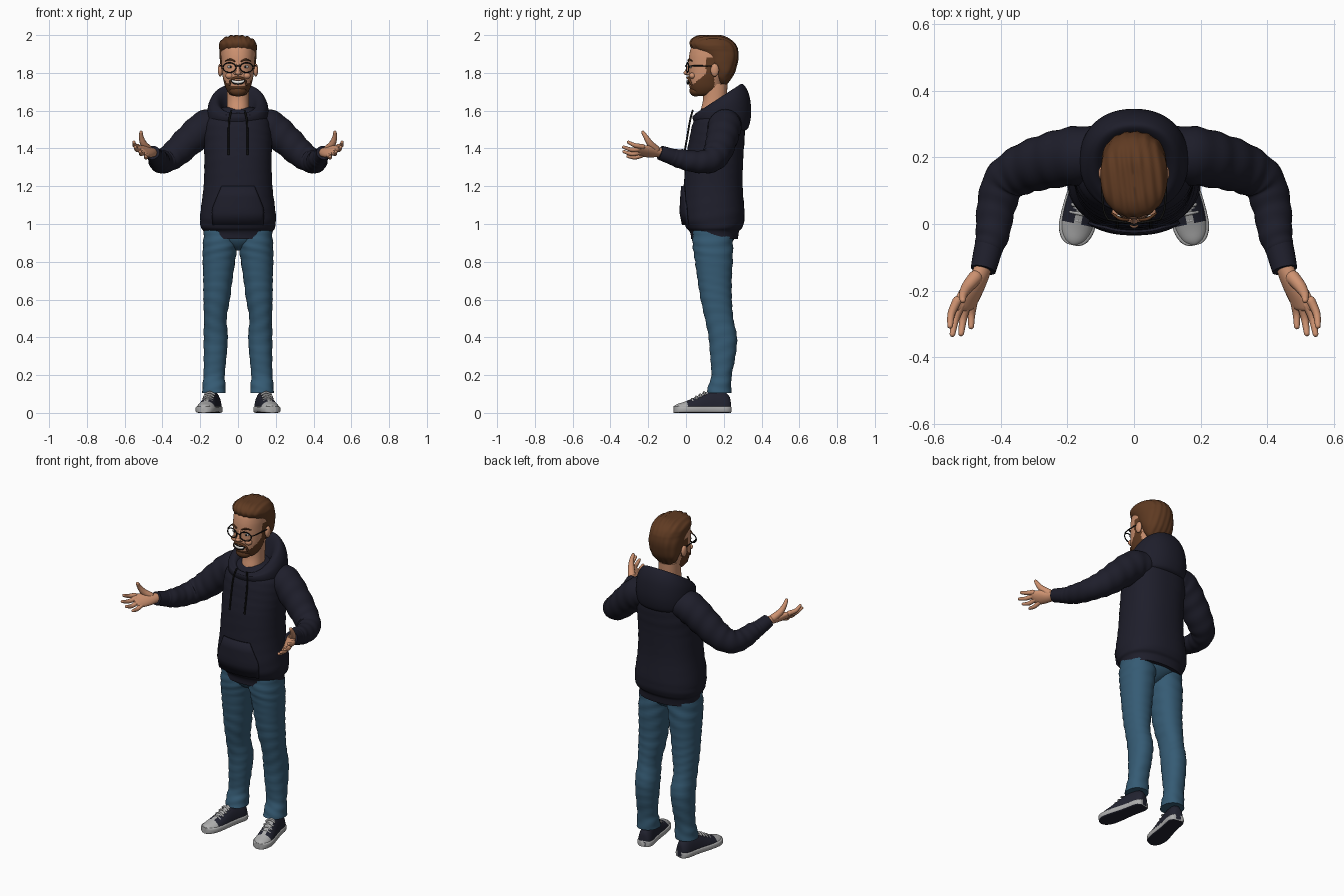
import bpy, bmesh, math
from mathutils import Vector as V

if "Cube" in bpy.data.objects:
    bpy.data.objects.remove(bpy.data.objects["Cube"])


def material(name, r, g, b):
    m = bpy.data.materials.new(name)
    m.diffuse_color = (r, g, b, 1)
    m.use_nodes = True
    m.node_tree.nodes["Principled BSDF"].inputs["Base Color"].default_value = m.diffuse_color
    return m


NAVY = material("hoodie navy", .013, .013, .024)
DENIM = material("denim blue", .036, .105, .175)
SKIN = material("skin", .62, .29, .165)
BROWN = material("hair brown", .115, .043, .016)
GREY = material("rubber grey", .42, .42, .42)
DARK = material("shoe dark", .016, .017, .03)
BLACK = material("frame black", .008, .008, .008)
WHITE = material("teeth white", .8, .78, .74)


def spline(pts, steps):
    """Smooth interpolation through tuples of any length."""
    out = []
    for i in range(len(pts) - 1):
        p0, p1, p2, p3 = pts[max(i - 1, 0)], pts[i], pts[i + 1], pts[min(i + 2, len(pts) - 1)]
        for k in range(steps):
            t = k / steps
            out.append(tuple(.5 * (2 * b + (c - a) * t + (2 * a - 5 * b + 4 * c - d) * t * t
                                   + (3 * b - a - 3 * c + d) * t ** 3)
                             for a, b, c, d in zip(p0, p1, p2, p3)))
    return out + [tuple(pts[-1])]


def skin_rings(name, rings, mats, rule=None, mirror=False, closed=False, caps=True):
    """Bridge equal rings of points into one surface."""
    bm = bmesh.new()
    loops = [[bm.verts.new(p) for p in r] for r in rings]
    n = len(loops[0])
    pairs = list(zip(loops, loops[1:])) + ([(loops[-1], loops[0])] if closed else [])
    for a, b in pairs:
        for i in range(n):
            bm.faces.new((a[i], a[(i + 1) % n], b[(i + 1) % n], b[i]))
    if caps and not closed:
        bm.faces.new(loops[0])
        bm.faces.new(loops[-1])
    bmesh.ops.recalc_face_normals(bm, faces=bm.faces)
    bm.normal_update()
    if rule:
        for f in bm.faces:
            f.material_index = rule(f.calc_center_median(), f.normal)
    return finish(name, bm, mats, mirror)


def finish(name, bm, mats, mirror=False):
    me = bpy.data.meshes.new(name)
    bm.to_mesh(me)
    bm.free()
    for m in mats:
        me.materials.append(m)
    ob = bpy.data.objects.new(name, me)
    bpy.context.collection.objects.link(ob)
    if mirror:
        ob.modifiers.new("mirror", "MIRROR").use_mirror_merge = False
    return ob


def oval(t, e):
    c, s = math.cos(t), math.sin(t)
    return math.copysign(abs(c) ** (2 / e), c), math.copysign(abs(s) ** (2 / e), s)


def stack(name, rows, mats, e=2.2, n=48, steps=6, wrinkle=0, warp=None, **kw):
    """Rows are (z, front y, back y, half width, centre x, slope)."""
    rings = []
    for z, yf, yb, rx, cx, slope in spline([tuple(r) + (0,) * (6 - len(r)) for r in rows], steps):
        ring = []
        for i in range(n):
            t = math.tau * i / n
            c, s = oval(t, e)
            k = 1 + wrinkle * math.sin(z * 110 + 3 * math.sin(t + z * 9))
            y = s * (yb - yf) / 2 * k
            p = V((cx + c * rx * k, (yf + yb) / 2 + y, z + slope * y))
            ring.append(warp(p) if warp else p)
        rings.append(ring)
    return skin_rings(name, rings, mats, **kw)


def tube(name, pts, mat, n=16, steps=6, wrinkle=0, round_end=True, mirror=True, closed=False):
    """Points are (x, y, z, radius)."""
    path = [(V(p[:3]), p[3]) for p in (pts if closed else spline(pts, steps))]
    if round_end and not closed:
        for end in (0, -1):
            p, r = path[end]
            d = (p - path[1 if end == 0 else -2][0]).normalized()
            extra = [(p + d * r * math.sin(a), r * math.cos(a)) for a in (.5, .9, 1.25, 1.5)]
            path = extra[::-1] + path if end == 0 else path + extra
    rings, u = [], None
    for i, (p, r) in enumerate(path):
        if closed:
            d = path[(i + 1) % len(path)][0] - path[i - 1][0]
        else:
            d = path[min(i + 1, len(path) - 1)][0] - path[max(i - 1, 0)][0]
        d.normalize()
        u = u or (V((0, 1, 0)) if abs(d.y) < .6 else V((0, 0, 1)))
        u = (u - d * u.dot(d)).normalized()
        w = d.cross(u)
        rings.append([p + (u * math.cos(t) + w * math.sin(t)) * r
                      * (1 + wrinkle * math.sin(i * 1.1 + 1.5 * math.sin(t)))
                      for t in (math.tau * k / n for k in range(n))])
    return skin_rings(name, rings, [mat], mirror=mirror, closed=closed)


def ball(name, loc, scale, mat, mirror=False):
    bm = bmesh.new()
    bmesh.ops.create_uvsphere(bm, u_segments=20, v_segments=12, radius=1)
    for v in bm.verts:
        v.co = V(loc) + V([a * b for a, b in zip(v.co, scale)])
    return finish(name, bm, [mat], mirror)


def front_y(rows, x, z, e):
    fine = spline([r[:4] for r in rows], 12)
    _, yf, yb, rx = min(fine, key=lambda r: abs(r[0] - z))
    return (yf + yb) / 2 - (yb - yf) / 2 * max(0, 1 - abs(x / rx) ** e) ** (1 / e)


def patch(name, rows, e, outline, mat, off, curve=0):
    """Thin plate on the front; outline is (z, half width), curve lifts the ends."""
    bm = bmesh.new()
    grid = []
    for z, w in outline:
        line = []
        for i in range(21):
            u = i / 10 - 1
            zz = z + curve * u * u
            line.append(bm.verts.new((u * w, front_y(rows, u * w, zz, e) - off, zz)))
        grid.append(line)
    for a, b in zip(grid, grid[1:]):
        for i in range(20):
            bm.faces.new((a[i], a[i + 1], b[i + 1], b[i]))
    ob = finish(name, bm, [mat])
    ob.modifiers.new("thickness", "SOLIDIFY").thickness = -.008
    return ob


# Hoodie body, hood, pocket and cords
BODY = [(.92, .027, .275, .18), (.96, .02, .28, .183), (.985, -.002, .3, .197), (1.05, -.02, .31, .2),
        (1.2, -.012, .3, .182), (1.35, .0, .303, .178), (1.45, .018, .31, .18), (1.53, .035, .31, .172),
        (1.58, .06, .3, .145), (1.615, .09, .27, .09), (1.625, .13, .22, .03)]
stack("hoodie_body", BODY, [NAVY], e=2.3, n=64, wrinkle=.006)
stack("hood", [(1.49, .08, .3, .13), (1.51, .055, .33, .155), (1.57, .036, .345, .163, 0, .1),
               (1.625, .036, .336, .158, 0, .35), (1.655, .042, .308, .14, 0, .6),
               (1.662, .052, .285, .118, 0, .65), (1.64, .062, .262, .095, 0, .6),
               (1.58, .085, .23, .07, 0, .3)], [NAVY], n=56)
patch("front_pocket", BODY, 2.3, [(.995, .13), (1.06, .135), (1.09, .13), (1.14, .11), (1.2, .085)], NAVY, .006)
tube("hood_cord", [(.035, .035, 1.6, .005), (.047, .022, 1.55, .005), (.05, .008, 1.47, .005),
                   (.05, -.006, 1.39, .005), (.05, -.008, 1.37, .006)], BLACK, n=8)

# Sleeves and cuffs
tube("sleeve", [(.09, .21, 1.535, .08), (.17, .205, 1.515, .088), (.25, .19, 1.45, .083),
                (.33, .165, 1.375, .075), (.388, .125, 1.335, .065), (.413, .05, 1.33, .058),
                (.424, -.03, 1.345, .051), (.437, -.075, 1.355, .042)], NAVY, n=28, steps=8, wrinkle=.025)
tube("cuff", [(.433, -.06, 1.352, .043), (.443, -.1, 1.365, .041), (.452, -.138, 1.378, .038)],
     NAVY, n=24, round_end=False)

# Hands: palm, four fingers and thumb
across = V((.77, 0, .64))
up = across.cross(V((.4, -.9, .05)).normalized()).normalized()
palm = []
for x, y, z, w, h in spline([(.448, -.115, 1.378, .027, .024), (.46, -.15, 1.381, .031, .023),
                             (.482, -.19, 1.384, .042, .022), (.502, -.23, 1.386, .045, .017),
                             (.511, -.252, 1.388, .04, .012), (.515, -.26, 1.389, .025, .006)], 4):
    palm.append([V((x, y, z)) + across * w * math.cos(t) + up * h * math.sin(t)
                 for t in (math.tau * k / 20 for k in range(20))])
skin_rings("palm", palm, [SKIN], mirror=True)
for nm, a, b, c in (("index_finger", (.53, -.23, 1.41), (.547, -.268, 1.416), (.551, -.305, 1.433)),
                    ("middle_finger", (.518, -.24, 1.398), (.535, -.285, 1.393), (.544, -.33, 1.407)),
                    ("ring_finger", (.502, -.24, 1.382), (.512, -.285, 1.371), (.518, -.328, 1.383)),
                    ("little_finger", (.482, -.232, 1.366), (.487, -.27, 1.353), (.488, -.307, 1.358))):
    tube(nm, [a + (.014,), b + (.0115,), c + (.0085,)], SKIN, n=12)
tube("thumb", [(.475, -.16, 1.395, .022), (.5, -.19, 1.425, .018), (.512, -.212, 1.46, .013),
               (.513, -.228, 1.485, .009)], SKIN, n=12)

# Jeans
stack("trouser_leg", [(.98, .04, .25, .088, .09), (.9, .034, .248, .092, .093), (.82, .045, .248, .087, .1),
                      (.7, .062, .242, .077, .107), (.6, .078, .243, .07, .113), (.5, .1, .25, .06, .12),
                      (.4, .12, .27, .064, .118), (.3, .128, .262, .06, .121), (.2, .135, .242, .056, .126),
                      (.15, .12, .24, .06, .127), (.105, .108, .24, .062, .127)],
      [DENIM], n=36, wrinkle=.022, mirror=True)
stack("trouser_seat", [(.86, .11, .18, .02), (.88, .07, .22, .06), (.92, .04, .255, .14), (.97, .035, .26, .17)], [DENIM])

# Shoes: stations along the foot, turned slightly outward
HEEL, TOE = V((.12, .238, 0)), V((.184, -.068, 0))
ahead = (TOE - HEEL).normalized()
side = V((-ahead.y, ahead.x, 0))
FOOT = [(.003, .015, .05), (.008, .03, .085), (.035, .042, .11), (.09, .042, .12), (.14, .044, .108),
        (.2, .049, .08), (.255, .049, .058), (.29, .036, .047), (.305, .018, .038), (.308, .004, .03)]


def along(p):
    return (p - HEEL).dot(ahead)


upper, sole = [], []
for s, w, h in spline(FOOT, 4):
    base = HEEL + ahead * s
    upper.append([base + side * w * math.cos(t) + V((0, 0, max(.006, .02 + (h - .02) * math.sin(t))))
                  for t in (math.tau * k / 28 for k in range(28))])
    ring = []
    for k in range(28):
        c, q = oval(math.tau * k / 28, 5)
        ring.append(base + side * (w + .005) * c + V((0, 0, .018 + .018 * q)))
    sole.append(ring)
skin_rings("shoe_upper", upper, [DARK, GREY], mirror=True,
           rule=lambda c, n: int(along(c) > .245 or
                                 (.13 < along(c) and abs((c - HEEL).dot(side)) < .016 and n.z > .3)))
skin_rings("shoe_sole", sole, [GREY, DARK], mirror=True, rule=lambda c, n: int(n.z < -.7))
for i in range(5):
    s = .145 + .022 * i
    p, h = HEEL + ahead * s, .11 - .0265 * i * .45
    pts = [p + side * k * .026 + V((0, 0, h - .012 * k * k)) for k in (-1, 0, 1)]
    tube("shoe_lace", [tuple(q) + (.0055,) for q in pts], GREY, n=8, steps=3)

# Neck and head, with the beard coloured along the jaw
stack("neck", [(1.54, .075, .21, .065), (1.6, .078, .21, .06), (1.66, .09, .215, .058), (1.74, .09, .22, .06)], [SKIN])
HEAD = [(1.678, .06, .12, .022), (1.688, .038, .155, .045), (1.72, .02, .19, .065), (1.76, .014, .205, .077),
        (1.8, .015, .23, .084), (1.85, .014, .25, .088), (1.9, .018, .255, .09), (1.94, .03, .25, .085),
        (1.97, .06, .22, .06), (1.98, .1, .18, .02)]


def bearded(c, n):
    jaw = c.z < 1.732 + max(0, c.y - .03) * .85 and c.y < .15
    return int(jaw or (.105 < c.y < .16 and 1.78 < c.z < 1.88))


stack("head", HEAD, [SKIN, BROWN], n=96, steps=10, rule=bearded)
ball("chin_beard", (0, .052, 1.705), (.045, .034, .03), BROWN)
ball("ear", (.094, .152, 1.815), (.013, .022, .034), SKIN, True)


# Swept hair
def strands(p):
    top = max(0, min(1, (p.z - 1.9) / .06))
    p.z += top * (.003 * math.sin(p.x * 210 + p.y * 25) - .09 * max(0, p.x - .01) - .08 * max(0, -.035 - p.x))
    p.y += .002 * math.sin(p.x * 190 + p.z * 30)
    return p


stack("hair", [(1.735, .185, .212, .035), (1.76, .16, .232, .066), (1.8, .14, .257, .087),
               (1.85, .108, .272, .095), (1.885, .09, .277, .097), (1.915, .05, .275, .098),
               (1.935, .027, .27, .1), (1.96, .02, .255, .099), (1.982, .034, .228, .084),
               (1.996, .065, .19, .05), (1.998, .11, .15, .01)], [BROWN], n=72, warp=strands)

# Face details
ball("nose_tip", (0, .007, 1.8), (.016, .02, .013), SKIN)
tube("nose_bridge", [(0, .022, 1.85, .009), (0, .012, 1.825, .01), (0, .004, 1.803, .012)], SKIN, mirror=False)
ball("nostril_wing", (.014, .013, 1.797), (.009, .011, .009), SKIN, True)
ball("cheek", (.045, .034, 1.785), (.022, .018, .017), SKIN, True)
patch("mouth", HEAD, 2.2, [(1.738, .024), (1.745, .031), (1.76, .036)], BLACK, .002, .006)
patch("teeth", HEAD, 2.2, [(1.745, .025), (1.75, .029), (1.758, .031)], WHITE, .004, .006)
tube("moustache", [(0, .008, 1.775, .007), (.02, .012, 1.772, .007), (.038, .02, 1.76, .006),
                   (.045, .028, 1.738, .006)], BROWN, n=10)
ey = front_y(HEAD, .041, 1.832, 2.2)
ball("eye", (.041, ey, 1.832), (.015, .005, .007), WHITE, True)
ball("pupil", (.04, ey - .003, 1.832), (.006, .004, .006), BLACK, True)
tube("eyebrow", [(.018, .012, 1.862, .004), (.042, .016, 1.871, .005), (.066, .032, 1.864, .003)], BROWN, n=8)

# Glasses
tube("lens_rim", [(.045 + .034 * math.cos(t), .002 + .012 * (1 + math.cos(t)) / 2, 1.828 + .026 * math.sin(t), .0032)
                  for t in (math.tau * k / 32 for k in range(32))], BLACK, n=8, closed=True)
tube("glasses_bridge", [(-.012, .001, 1.834, .003), (0, -.003, 1.838, .003), (.012, .001, 1.834, .003)],
     BLACK, n=8, mirror=False)
tube("glasses_arm", [(.078, .014, 1.836, .003), (.092, .05, 1.838, .003), (.098, .16, 1.836, .003)], BLACK, n=8)

# Smooth shading with crisp edges kept
for ob in bpy.context.scene.objects:
    ob.select_set(True)
    bpy.context.view_layer.objects.active = ob
bpy.ops.object.shade_smooth_by_angle(angle=math.radians(50))
